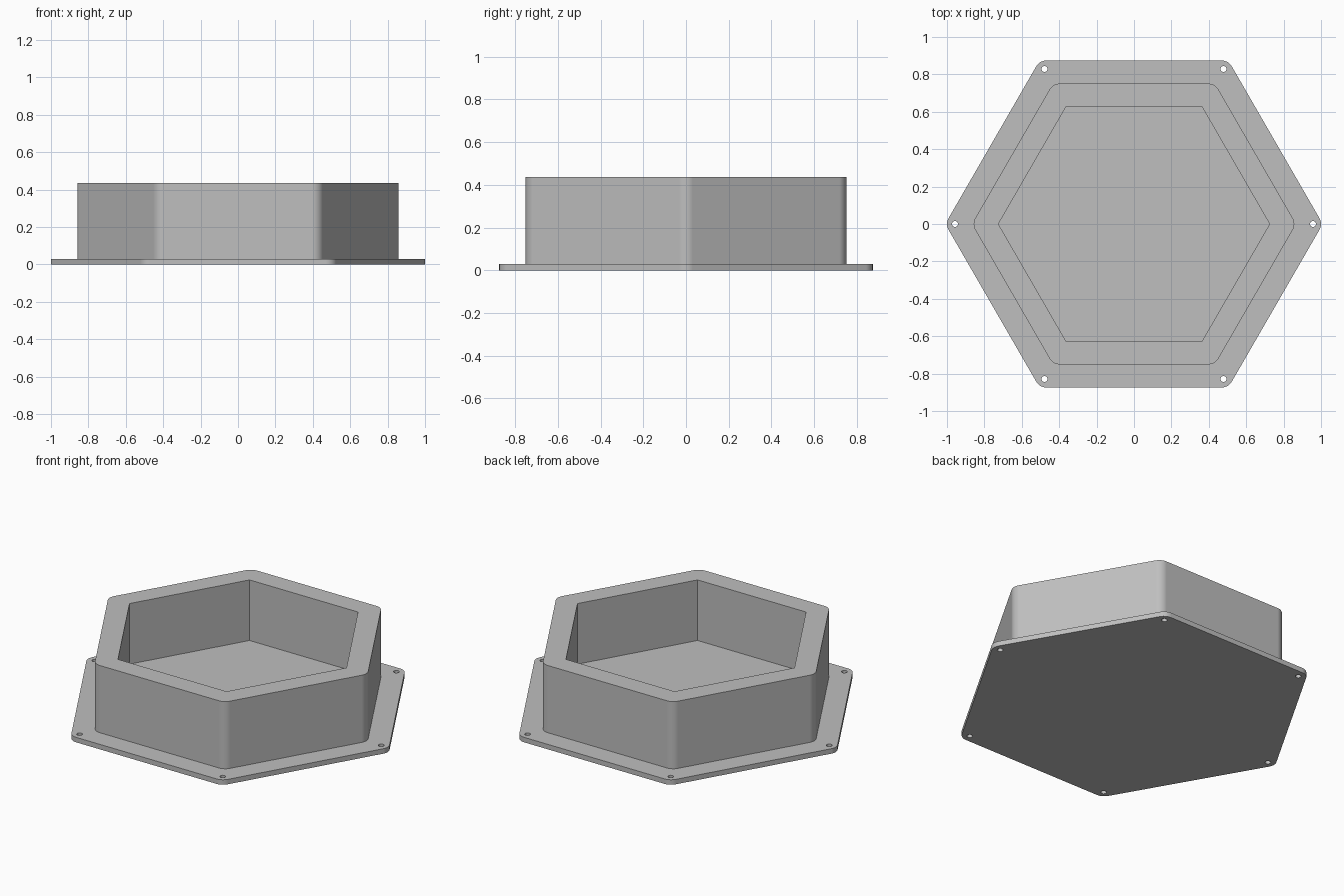
import bpy
import bmesh
from math import cos, sin, radians, pi, sqrt

if "Cube" in bpy.data.objects:
    bpy.data.objects.remove(bpy.data.objects["Cube"])

PLATE_TOP, FLOOR, RIM = 0.03, 0.07, 0.436
CORNER = 0.0625

# Single grey plastic
GREY = (0.52, 0.52, 0.52, 1)
grey = bpy.data.materials.new("grey_plastic")
grey.use_nodes = True
grey.diffuse_color = GREY
grey.node_tree.nodes["Principled BSDF"].inputs["Base Color"].default_value = GREY


def hexagon(apothem, radius=0, steps=10):
    """Outline of a hexagon with corners on the x axis, optionally rounded."""
    reach = (apothem - radius) * 2 / sqrt(3)
    points = []
    for i in range(6):
        a = radians(60 * i)
        turns = [radians(60 * s / steps - 30) for s in range(steps + 1)] if radius else [0]
        points += [(reach * cos(a) + radius * cos(a + t),
                    reach * sin(a) + radius * sin(a + t)) for t in turns]
    return points


def circle(cx, cy, radius, sides=24):
    return [(cx + radius * cos(2 * pi * i / sides),
             cy + radius * sin(2 * pi * i / sides)) for i in range(sides)]


def prism(name, outlines, z0, z1):
    """Extrude closed outlines straight up from z0 to z1."""
    bm = bmesh.new()
    for outline in outlines:
        face = bm.faces.new([bm.verts.new((x, y, z0)) for x, y in outline])
        top = bmesh.ops.extrude_face_region(bm, geom=[face], use_keep_orig=True)["geom"]
        verts = [v for v in top if isinstance(v, bmesh.types.BMVert)]
        bmesh.ops.translate(bm, verts=verts, vec=(0, 0, z1 - z0))
    bmesh.ops.recalc_face_normals(bm, faces=bm.faces)
    mesh = bpy.data.meshes.new(name)
    bm.to_mesh(mesh)
    bm.free()
    mesh.materials.append(grey)
    obj = bpy.data.objects.new(name, mesh)
    bpy.context.collection.objects.link(obj)
    return obj


def carve(obj, cutter):
    """Cut the part, then smooth only its rounded corners and bores."""
    cutter.hide_render = True
    mod = obj.modifiers.new("cut", 'BOOLEAN')
    mod.operation, mod.solver, mod.object = 'DIFFERENCE', 'EXACT', cutter
    bpy.ops.object.select_all(action='DESELECT')
    obj.select_set(True)
    bpy.context.view_layer.objects.active = obj
    bpy.ops.object.convert(target='MESH')
    bpy.data.objects.remove(cutter)
    bpy.ops.object.shade_smooth_by_angle(angle=radians(30))
    weighted = obj.modifiers.new("flat_sides", 'WEIGHTED_NORMAL')
    weighted.keep_sharp = True


# Mounting flange with a screw hole at every corner
flange = prism("mounting_flange", [hexagon(0.8742, CORNER)], 0, PLATE_TOP)
holes = [circle(0.957 * cos(radians(60 * i)), 0.957 * sin(radians(60 * i)), 0.016)
         for i in range(6)]
carve(flange, prism("screw_hole_cutter", holes, -0.1, 0.1))

# Open hexagonal box with a sharp-cornered pocket
box = prism("box_body", [hexagon(0.7505, CORNER)], PLATE_TOP, RIM)
carve(box, prism("pocket_cutter", [hexagon(0.628)], FLOOR, RIM + 0.1))
